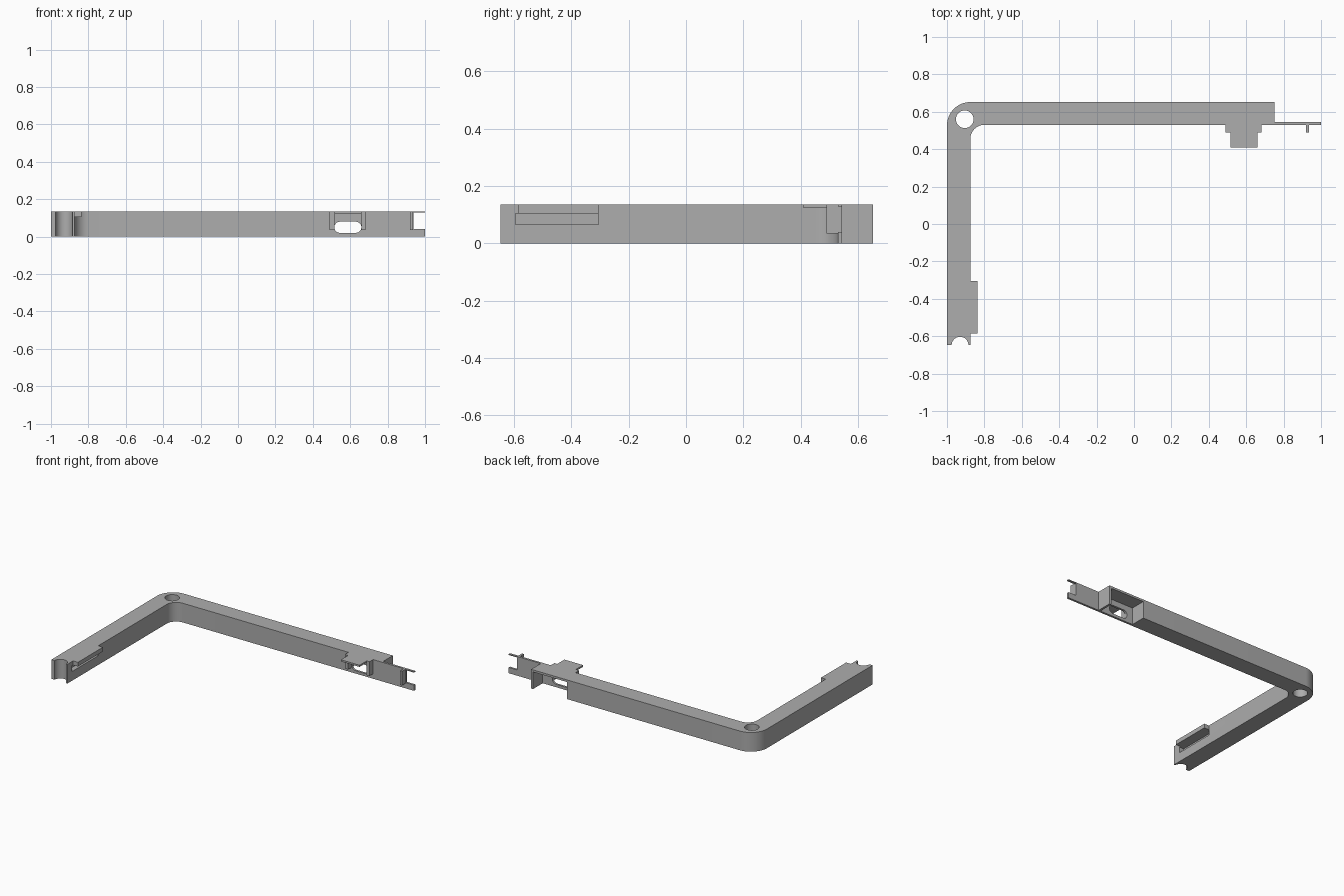
import bpy, bmesh, math
from mathutils import Vector

if "Cube" in bpy.data.objects:
    bpy.data.objects.remove(bpy.data.objects["Cube"])

H = 0.135          # height of the frame
WALL = 0.53        # inner face of the long arm

grey = bpy.data.materials.new("grey plastic")
grey.diffuse_color = (0.42, 0.42, 0.42, 1)
grey.use_nodes = True
grey.node_tree.nodes["Principled BSDF"].inputs["Base Color"].default_value = grey.diffuse_color


def prism(name, pts, a, b, axis="z"):
    """Extrude a 2D outline from a to b along z, or along y for an (x, z) outline."""
    place = (lambda p, t: (p[0], p[1], t)) if axis == "z" else (lambda p, t: (p[0], t, p[1]))
    bm = bmesh.new()
    face = bm.faces.new([bm.verts.new(place(p, a)) for p in pts])
    ext = bmesh.ops.extrude_face_region(bm, geom=[face])
    shift = Vector(place((0, 0), b - a))
    bmesh.ops.translate(bm, vec=shift, verts=[v for v in ext["geom"] if isinstance(v, bmesh.types.BMVert)])
    bmesh.ops.recalc_face_normals(bm, faces=bm.faces)
    mesh = bpy.data.meshes.new(name)
    bm.to_mesh(mesh)
    bm.free()
    mesh.materials.append(grey)
    ob = bpy.data.objects.new(name, mesh)
    bpy.context.collection.objects.link(ob)
    return ob


def box(name, x0, x1, y0, y1, z0, z1):
    return prism(name, [(x0, y0), (x1, y0), (x1, y1), (x0, y1)], z0, z1)


def arc(cx, cy, r, start, end, n=16):
    return [(cx + r * math.cos(math.radians(start + (end - start) * i / n)),
             cy + r * math.sin(math.radians(start + (end - start) * i / n))) for i in range(n + 1)]


def cut(target, cutter):
    mod = target.modifiers.new("cut", "BOOLEAN")
    mod.operation, mod.solver, mod.object = "DIFFERENCE", "EXACT", cutter
    bpy.context.view_layer.objects.active = target
    bpy.ops.object.modifier_apply(modifier=mod.name)
    bpy.data.objects.remove(cutter)


# L-shaped frame with rounded corner and a half-round notch in the short arm's end
outline = ([(-1, -0.648), (-0.978, -0.648)]
           + arc(-0.93, -0.648, 0.045, 180, 0)
           + [(-0.875, -0.648)]
           + arc(-0.80, 0.455, 0.075, 180, 90)
           + [(0.75, WALL), (0.75, 0.652)]
           + arc(-0.875, 0.527, 0.125, 90, 180))
frame = prism("corner_frame", outline, 0, H)

# pin hole, connector pocket open to back and bottom, port slot, and side groove
cut(frame, prism("hole_cutter", arc(-0.905, 0.56, 0.047, 0, 348.75, 31), -0.1, 0.3))
cut(frame, box("pocket_cutter", 0.47, 0.735, WALL + 0.015, 0.8, -0.1, H - 0.015))
slot = arc(0.63, 0.05, 0.03, -90, 90, 10) + arc(0.545, 0.05, 0.03, 90, 270, 10)
cut(frame, prism("slot_cutter", slot, 0.45, 0.60, "y"))
cut(frame, box("groove_cutter", -0.91, -0.8, -0.595, -0.305, 0.065, 0.105))

# lip above the groove
box("groove_lip", -0.885, -0.838, -0.585, -0.305, 0.105, H)

# port cover plate with a post on each side
box("port_cover", 0.515, 0.66, 0.41, WALL + 0.005, 0.123, H)
for side, x0, x1 in (("left", 0.49, 0.515), ("right", 0.66, 0.682)):
    box(side + "_port_post", x0, x1, 0.49, WALL + 0.005, 0.035, H)

# thin end tongue with an open notch, and its small rib
tongue = [(0.74, 0), (1, 0), (1, 0.04), (0.937, 0.04), (0.937, 0.128),
          (1, 0.128), (1, H), (0.74, H)]
prism("end_tongue", tongue, WALL, WALL + 0.015, "y")
box("tongue_rib", 0.92, 0.935, 0.49, WALL + 0.005, 0.035, H)

# smooth the round walls and keep the edges sharp
bpy.ops.object.select_all(action="DESELECT")
frame.select_set(True)
bpy.context.view_layer.objects.active = frame
bpy.ops.object.shade_smooth_by_angle(angle=math.radians(30))
